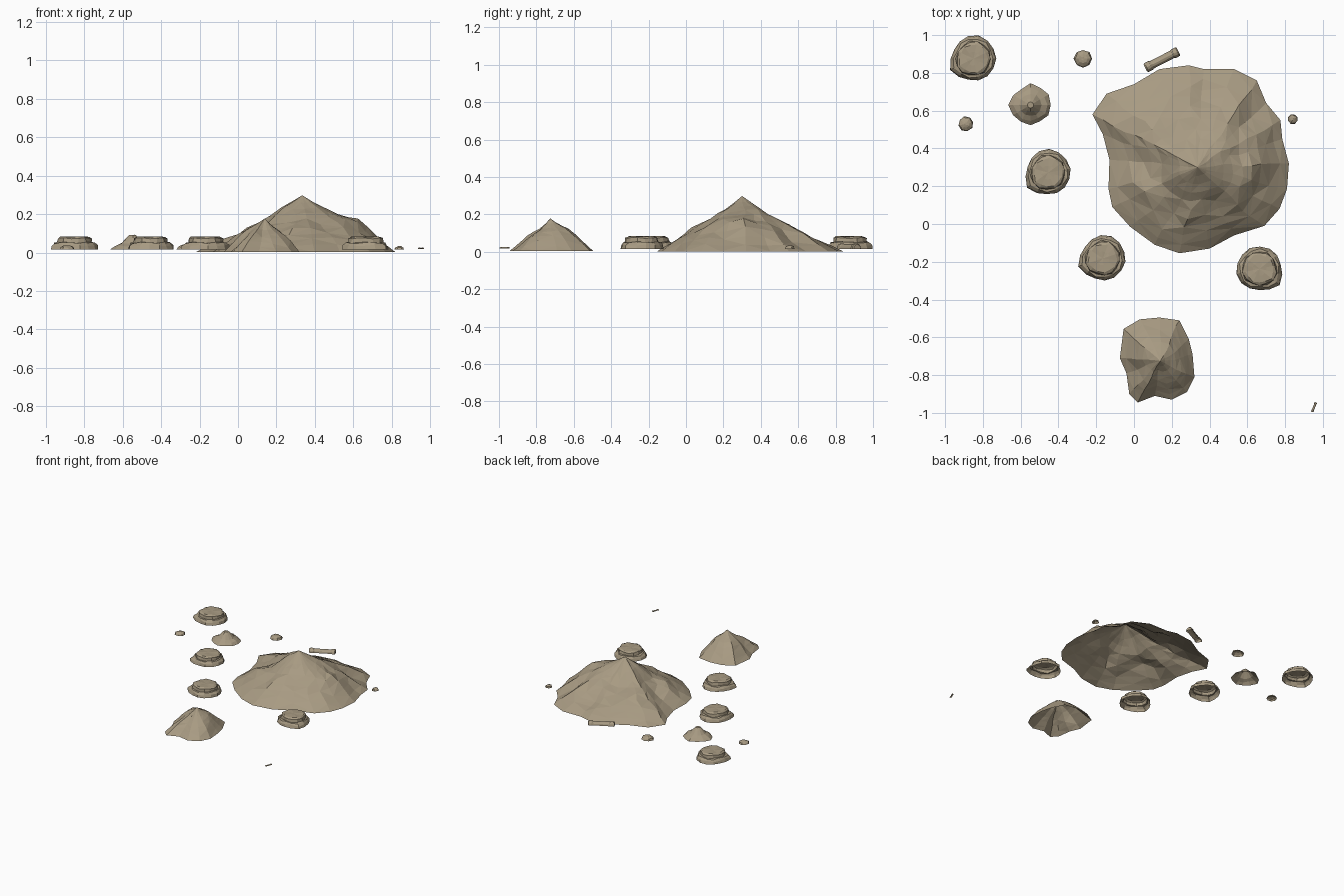
import bpy, math
from mathutils import Vector, noise

if "Cube" in bpy.data.objects:
    bpy.data.objects.remove(bpy.data.objects["Cube"])

dirt = bpy.data.materials.new("dirt_tan")
dirt.diffuse_color = (0.39, 0.325, 0.225, 1)
dirt.use_nodes = True
dirt.node_tree.nodes["Principled BSDF"].inputs["Base Color"].default_value = dirt.diffuse_color


def make(name, verts, faces):
    me = bpy.data.meshes.new(name)
    me.from_pydata(verts, [], faces)
    me.materials.append(dirt)
    ob = bpy.data.objects.new(name, me)
    bpy.context.collection.objects.link(ob)
    return ob


def lerp_list(values, t):
    """Piecewise linear value of an evenly spaced list, t in 0..1"""
    f = t * (len(values) - 1)
    i = min(int(f), len(values) - 2)
    return values[i] + (values[i + 1] - values[i]) * (f - i)


def shell(name, outline, peak, profiles, rings, rough, base=0.0):
    """Open-bottomed heap: rings shrink from the outline to the peak;
    profiles are heights from rim to peak, one per compass direction from east."""
    n, m = len(outline), len(profiles)
    verts, faces = [], []
    for r in range(rings):
        t = r / rings
        for x, y in outline:
            dx, dy = x - peak[0], y - peak[1]
            a = math.atan2(dy, dx) % math.tau / math.tau * m
            k = int(a) % m
            z0, z1 = lerp_list(profiles[k], t), lerp_list(profiles[(k + 1) % m], t)
            z = z0 + (z1 - z0) * (a - int(a))
            px, py = peak[0] + dx * (1 - t), peak[1] + dy * (1 - t)
            if r:
                p = Vector((px, py, 0)) * 7
                w = min(1, 4 * t * (1 - t))
                px += noise.noise(p + Vector((5, 0, 0))) * rough * 0.8 * w
                py += noise.noise(p + Vector((0, 9, 0))) * rough * 0.8 * w
                z = max(base + 0.004, z + noise.noise(p) * rough * w)
            verts.append((px, py, z))
    verts.append((peak[0], peak[1], profiles[0][-1]))
    for r in range(rings - 1):
        for i in range(n):
            j = (i + 1) % n
            a, b, c, d = r * n + i, r * n + j, (r + 1) * n + j, (r + 1) * n + i
            faces += [(a, b, c), (a, c, d)] if (i + r) % 2 else [(a, b, d), (b, c, d)]
    top = (rings - 1) * n
    faces += [(top + i, top + (i + 1) % n, len(verts) - 1) for i in range(n)]
    return make(name, verts, faces)


def lathe(name, centre, radius, shape, profile, turn=0.0):
    """Small lump: radius factors around, (radius, height) pairs upward, open below"""
    n = len(shape)
    verts, faces = [], []
    for k, (pr, z) in enumerate(profile):
        for i, s in enumerate(shape):
            a = math.tau * i / n + turn
            s = 1 + (s - 1) * pr ** 2
            wob = 1 + 0.05 * math.sin(i * 2.3 + k * 1.7) * (k > 0)
            q = radius * s * pr * wob
            verts.append((centre[0] + q * math.cos(a), centre[1] + q * math.sin(a),
                          z + (0.004 * math.sin(i * 1.9 + k) if k else 0) * pr))
    for k in range(len(profile) - 1):
        for i in range(n):
            j = (i + 1) % n
            faces.append((k * n + i, k * n + j, (k + 1) * n + j, (k + 1) * n + i))
    last = (len(profile) - 1) * n
    verts.append((centre[0], centre[1], profile[-1][1]))
    faces += [(last + i, last + (i + 1) % n, len(verts) - 1) for i in range(n)]
    return make(name, verts, faces)


def half_log(name, a, b, width, z0, z1):
    """Half-round stick lying on the ground, slightly thicker at its ends"""
    a, b = Vector(a), Vector(b)
    d = b - a
    side = Vector((-d.y, d.x)).normalized()
    verts, faces, n = [], [], 6
    for t, s in ((0, 0.8), (0.04, 1), (0.16, 1), (0.2, 0.85), (0.82, 0.85), (0.86, 1), (0.97, 1), (1, 0.8)):
        for i in range(n + 1):
            ang = math.pi * i / n
            p = a + d * t + side * (math.cos(ang) * width / 2 * s)
            verts.append((p.x, p.y, z0 + (z1 - z0) * math.sin(ang) * s))
    rows = len(verts) // (n + 1)
    for r in range(rows - 1):
        for i in range(n):
            q = r * (n + 1) + i
            faces.append((q, q + 1, q + n + 2, q + n + 1))
    faces += [tuple(range(n, -1, -1)), tuple(range((rows - 1) * (n + 1), rows * (n + 1)))]
    return make(name, verts, faces)


# Large heap, outline counter-clockwise
large = [(.82, .32), (.785, .45), (.775, .55), (.70, .64), (.65, .76), (.53, .82), (.37, .82),
         (.29, .84), (.135, .82), (0, .74), (-.145, .69), (-.22, .58), (-.165, .475), (-.13, .34),
         (-.135, .185), (-.115, .09), (-.02, -.015), (.11, -.11), (.24, -.155), (.40, -.13),
         (.53, -.06), (.69, -.01), (.77, .08), (.81, .185)]
shell("large_dirt_heap", large, (.335, .30),
      [(.002, .08, .165, .205, .24, .298), (.002, .06, .12, .18, .235, .298),
       (.002, .05, .105, .16, .215, .298), (.002, .06, .11, .155, .225, .298),
       (.002, .05, .09, .145, .23, .298), (.002, .06, .115, .165, .235, .298),
       (.002, .07, .13, .16, .23, .298), (.002, .07, .13, .18, .24, .298)],
      rings=10, rough=.035)

# Medium heap
medium = [(.31, -.69), (.29, -.61), (.24, -.51), (.135, -.495), (.03, -.505), (-.055, -.555),
          (-.075, -.71), (-.04, -.79), (-.025, -.90), (.02, -.945), (.11, -.91), (.20, -.93),
          (.28, -.89), (.32, -.81)]
shell("medium_dirt_heap", medium, (.14, -.725),
      [(.003, .05, .09, .13, .178), (.003, .06, .10, .13, .178),
       (.003, .06, .11, .14, .178), (.003, .045, .085, .125, .178)],
      rings=7, rough=.025)

# Flat-topped lumps with a stepped rim, the same lump turned
lump = [1.0, .98, 1.0, 1.04, 1.02, .96, .93, 1.0, 1.13, 1.02, .94, .97, .98, .97]
steps = [(1, .016), (.95, .036), (.86, .05), (.76, .052), (.73, .074), (.62, .082), (.3, .083)]
for i, (x, y, deg) in enumerate([(-.85, .875, 0), (-.455, .272, 10), (-.165, -.182, -8), (.665, -.237, 115)]):
    lathe(f"flat_lump_{i + 1}", (x, y), .121, lump, steps, math.radians(deg))

# Pointed lump
lathe("pointed_lump", (-.548, .63), .107, [1, 1.04, .98, 1.08, .9, .98, 1.1, 1, .95, 1.0, .93, 1.02],
      [(1, .016), (.8, .034), (.55, .048), (.32, .075), (.15, .092)], 0)

# Pebbles
for i, (x, y, r, h) in enumerate([(-.27, .875, .048, .042), (-.89, .53, .04, .037), (.84, .555, .027, .034)]):
    lathe(f"pebble_{i + 1}", (x, y), r, [1, 1.03, .95, 1, 1.05, .96, 1, .98],
          [(1, .016), (.85, .016 + (h - .016) * .5), (.5, h - .003), (.2, h)], i)

# Sticks
half_log("large_stick", (.06, .825), (.235, .915), .052, .016, .045)
half_log("small_stick", (.943, -.995), (.963, -.945), .014, .018, .026)
